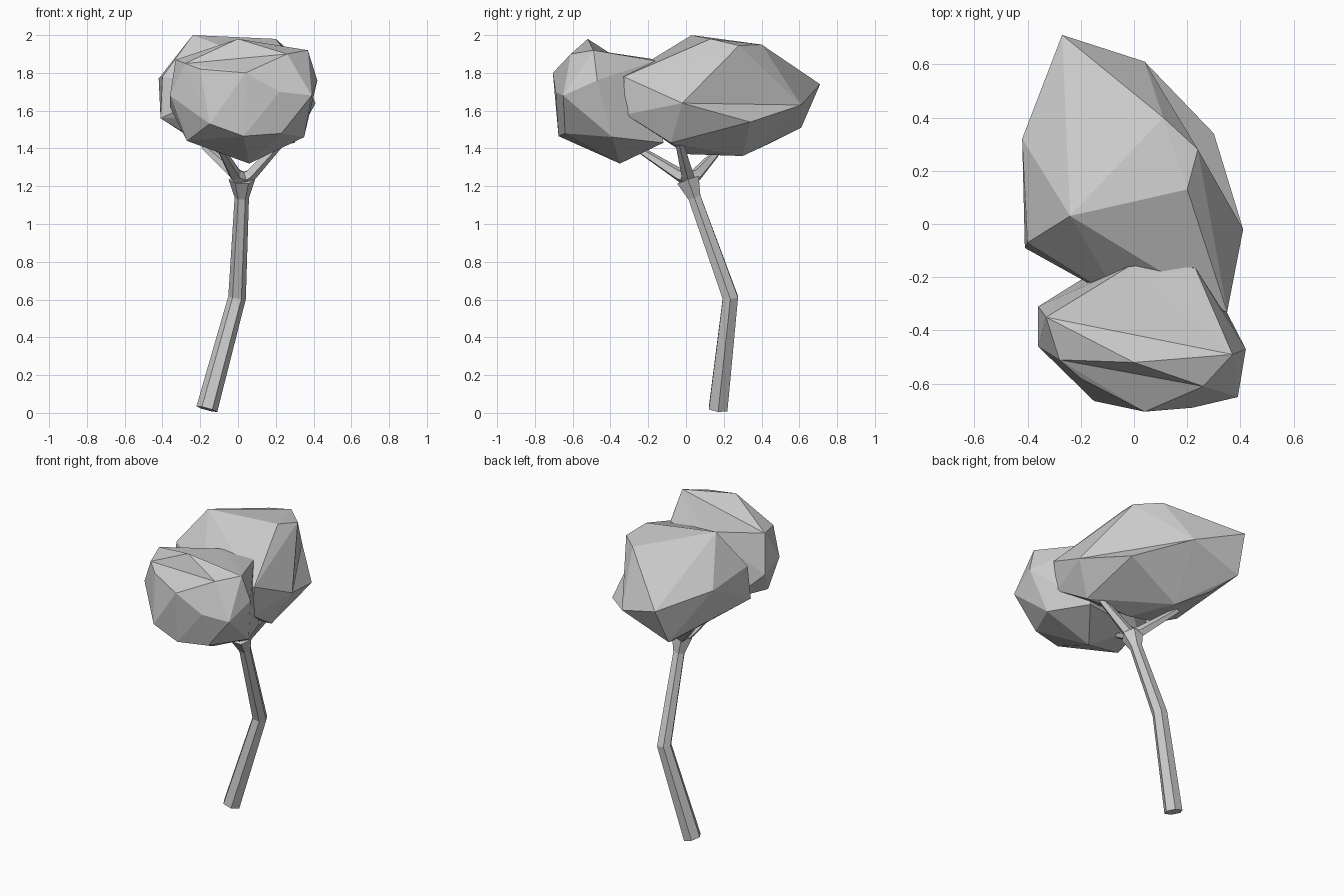
import bpy
import bmesh
import math
from mathutils import Vector

default_cube = bpy.data.objects.get("Cube")
if default_cube:
    bpy.data.objects.remove(default_cube, do_unlink=True)

# One plain grey for the whole tree
grey = bpy.data.materials.new("plain_grey")
grey.use_nodes = True
colour = (.6, .6, .6, 1)
grey.diffuse_color = colour
grey.node_tree.nodes["Principled BSDF"].inputs["Base Color"].default_value = colour


def finish(name, bm):
    """Turn a bmesh into a flat shaded, grey object."""
    bmesh.ops.recalc_face_normals(bm, faces=bm.faces)
    mesh = bpy.data.meshes.new(name)
    bm.to_mesh(mesh)
    bm.free()
    mesh.materials.append(grey)
    obj = bpy.data.objects.new(name, mesh)
    bpy.context.collection.objects.link(obj)
    return obj


def faceted_hull(corners):
    """Angular leaf mass: the convex hull of its corners."""
    bm = bmesh.new()
    for corner in corners:
        bm.verts.new(corner)
    hull = bmesh.ops.convex_hull(bm, input=bm.verts)
    spare = {v for v in hull["geom_interior"] if isinstance(v, bmesh.types.BMVert)}
    bmesh.ops.delete(bm, geom=list(spare), context="VERTS")
    return bm


def corner_at(bm, place):
    """The hull corner nearest to a place."""
    return min(bm.verts, key=lambda v: (v.co - Vector(place)).length)


def limb(name, stations, sides):
    """Tapered tube through (centre, radius) stations, closed at both ends."""
    bm = bmesh.new()
    centres = [Vector(centre) for centre, radius in stations]
    last = len(centres) - 1
    rings = []
    for i, (centre, radius) in enumerate(stations):
        before = centres[max(i - 1, 0)]
        after = centres[min(i + 1, last)]
        along = (after - before).normalized()
        across = Vector((0, 1, 0)).cross(along).normalized()
        other = along.cross(across)
        ring = []
        for k in range(sides):
            angle = math.tau * k / sides
            offset = across * math.cos(angle) + other * math.sin(angle)
            ring.append(bm.verts.new(centres[i] + offset * radius))
        rings.append(ring)
    for lower, upper in zip(rings, rings[1:]):
        for k in range(sides):
            n = (k + 1) % sides
            bm.faces.new((lower[k], lower[n], upper[n], upper[k]))
    bm.faces.new(rings[0])
    bm.faces.new(rings[-1])
    return finish(name, bm)


# Bent trunk, flaring into the fork
fork = (.02, .01, 1.235)
limb("trunk", [
    ((-.165, .17, .02), .057),
    ((-.005, .235, .61), .047),
    ((.02, .045, 1.14), .038),
    (fork, .07),
], sides=6)

# Three branches spreading from the fork into the leaves
branches = {
    "front_branch": ((-.015, -.035, 1.26), (-.1, -.27, 1.41)),
    "back_branch": ((-.01, .055, 1.26), (-.18, .19, 1.41)),
    "side_branch": ((.065, .01, 1.26), (.28, -.05, 1.49)),
}
for name, (start, end) in branches.items():
    limb(name, [(fork, .045), (start, .035), (end, .018)], sides=5)

# Large rear leaf mass
back = faceted_hull([
    # upper corners
    (-.24, .03, 2), (.2, .13, 1.98), (.24, .28, 1.945), (.11, .4, 1.95),
    # rim
    (-.27, .71, 1.74), (.04, .61, 1.63), (.3, .34, 1.54), (.41, -.02, 1.64),
    (.35, -.33, 1.78), (.33, -.32, 1.58), (-.05, -.29, 1.72), (-.2, -.2, 1.7),
    (-.4, -.07, 1.78), (-.41, -.09, 1.56), (-.42, .32, 1.77),
    # underside
    (-.3, .61, 1.51), (-.21, .45, 1.43), (-.07, .3, 1.36), (.04, 0, 1.37),
    (.3, .05, 1.5), (.3, -.08, 1.43), (-.2, -.03, 1.43),
])
# Hollow the flank above the low side ledge
ridge = back.edges.get((corner_at(back, (.24, .28, 1.945)),
                        corner_at(back, (.3, .34, 1.54))))
if ridge:
    bmesh.ops.rotate_edges(back, edges=[ridge], use_ccw=False)
finish("back_crown", back)

# Smaller front leaf mass
front = faceted_hull([
    # upper corners
    (0, -.52, 1.9), (.37, -.49, 1.92), (.26, -.61, 1.9), (-.33, -.35, 1.87),
    (-.28, -.51, 1.85), (-.02, -.16, 1.87), (.06, -.155, 1.87), (.23, -.165, 1.865),
    # rim
    (-.2, -.58, 1.82), (.04, -.705, 1.8), (.22, -.69, 1.7), (.39, -.65, 1.68),
    (.42, -.47, 1.76), (.3, -.25, 1.62), (-.36, -.46, 1.68), (-.36, -.31, 1.62),
    # underside
    (-.15, -.665, 1.53), (.03, -.675, 1.465), (.23, -.64, 1.48), (.35, -.39, 1.46),
    (.06, -.35, 1.32), (-.27, -.47, 1.44), (.24, -.12, 1.43), (-.2, -.21, 1.46),
])
# Pull the peak up from the flat top
corner_at(front, (0, -.52, 1.9)).co.z += .08
finish("front_crown", front)
